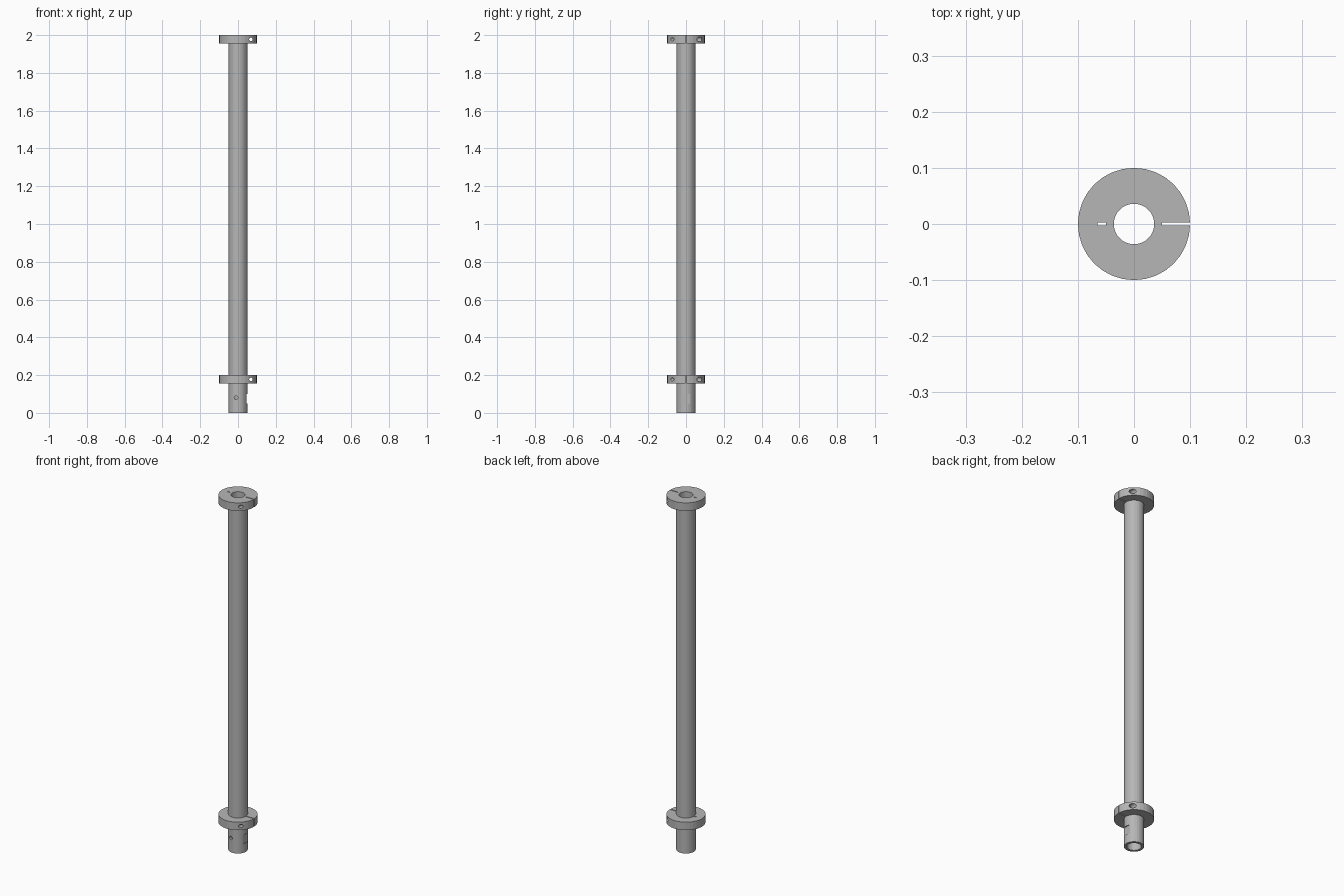
import bpy, bmesh, math
from mathutils import Matrix, Vector

cube = bpy.data.objects.get("Cube")
if cube:
    bpy.data.objects.remove(cube, do_unlink=True)

SIDES = 32
TUBE_R, BORE_R, COLLAR_R = 0.05, 0.036, 0.1
COLLAR_H = 0.045

steel = bpy.data.materials.new("grey_steel")
steel.use_nodes = True
steel.diffuse_color = (0.47, 0.47, 0.47, 1)
steel.node_tree.nodes["Principled BSDF"].inputs["Base Color"].default_value = (0.47, 0.47, 0.47, 1)


def add_object(name, bm):
    bmesh.ops.recalc_face_normals(bm, faces=bm.faces)
    mesh = bpy.data.meshes.new(name)
    bm.to_mesh(mesh)
    bm.free()
    mesh.materials.append(steel)
    ob = bpy.data.objects.new(name, mesh)
    bpy.context.collection.objects.link(ob)
    return ob


def ring(name, inner, outer, z0, z1):
    """Closed ring made by sweeping a rectangular section about z."""
    bm = bmesh.new()
    loops = []
    for i in range(SIDES):
        a = math.tau * i / SIDES
        c, s = math.cos(a), math.sin(a)
        loops.append([bm.verts.new((r * c, r * s, z)) for r, z in
                      ((inner, z0), (outer, z0), (outer, z1), (inner, z1))])
    for i, loop in enumerate(loops):
        after = loops[(i + 1) % SIDES]
        for k in range(4):
            n = (k + 1) % 4
            bm.faces.new((loop[k], after[k], after[n], loop[n]))
    return add_object(name, bm)


def box_cutter(low, high):
    low, high = Vector(low), Vector(high)
    bm = bmesh.new()
    bmesh.ops.create_cube(bm, size=1, matrix=Matrix.Translation((low + high) / 2)
                          @ Matrix.Diagonal((*(high - low), 1)))
    return add_object("cutter", bm)


def drill(x, z, y0, y1, radius):
    """Cylindrical cutter running along y."""
    bm = bmesh.new()
    bmesh.ops.create_cone(bm, cap_ends=True, segments=16, radius1=radius, radius2=radius,
                          depth=y1 - y0, matrix=Matrix.Translation((x, (y0 + y1) / 2, z))
                          @ Matrix.Rotation(math.pi / 2, 4, "X"))
    return add_object("cutter", bm)


def cut(ob, cutters):
    """Subtract the cutters, keep the result and remove the helpers."""
    for c in cutters:
        c.hide_render = True
        mod = ob.modifiers.new("cut", "BOOLEAN")
        mod.operation, mod.solver, mod.object = "DIFFERENCE", "EXACT", c
    bpy.context.view_layer.update()
    graph = bpy.context.evaluated_depsgraph_get()
    mesh = bpy.data.meshes.new_from_object(ob.evaluated_get(graph))
    ob.modifiers.clear()
    ob.data = mesh
    for c in cutters:
        bpy.data.objects.remove(c, do_unlink=True)


# Long hollow tube with a cross hole and a shallow flat near its foot
tube = ring("tube", BORE_R, TUBE_R, 0, 2)
cut(tube, [drill(-0.01, 0.08, -0.08, -0.01, 0.01),
           box_cutter((0.045, -0.04, 0.05), (0.08, 0.04, 0.1))])

# Two split clamp collars with slit, relief slot and counterbored screw hole
for name, top in (("lower_collar", 0.2), ("upper_collar", 2.0)):
    base = top - COLLAR_H
    mid = top - COLLAR_H / 2
    collar = ring(name, TUBE_R, COLLAR_R, base, top)
    cut(collar, [box_cutter((0.03, -0.0025, base - 0.01), (0.12, 0.0025, top + 0.01)),
                 box_cutter((-0.065, -0.0025, base - 0.01), (-0.03, 0.0025, top + 0.01)),
                 drill(0.068, mid, -0.12, 0.12, 0.009),
                 drill(0.068, mid, 0.045, 0.12, 0.013)])
